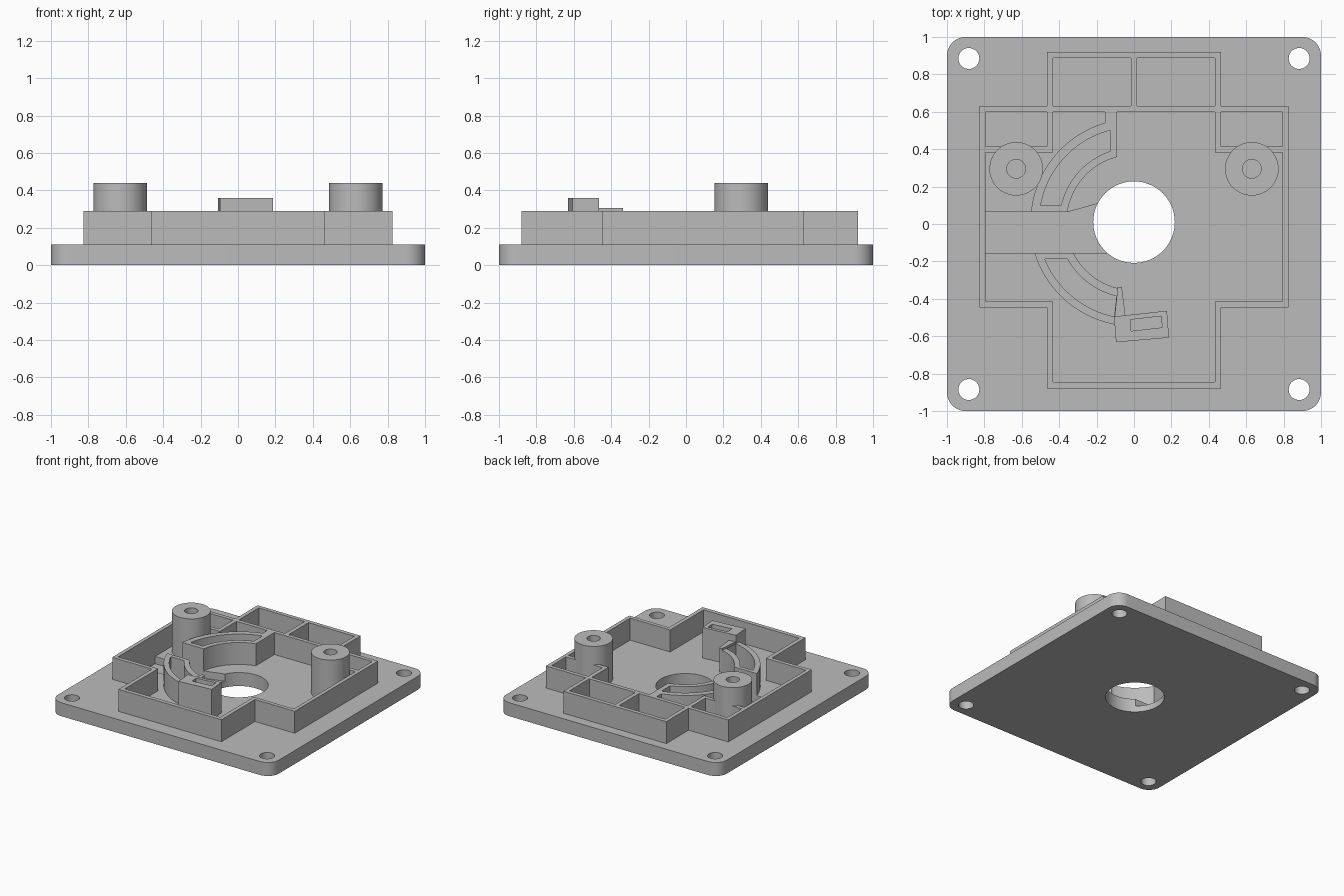
import bpy
import bmesh
from math import pi, sin, cos, asin, acos, radians

cube = bpy.data.objects.get("Cube")
if cube:
    bpy.data.objects.remove(cube, do_unlink=True)

grey = bpy.data.materials.new("plain grey")
grey.use_nodes = True
grey.diffuse_color = (0.5, 0.5, 0.5, 1)
grey.node_tree.nodes["Principled BSDF"].inputs["Base Color"].default_value = (0.5, 0.5, 0.5, 1)

CY = 0.01          # y of the central bore and the arc centre
PLATE = 0.11       # plate top
SINK = 0.1         # parts start slightly inside the plate
WALL = 0.29        # wall top


def arc(cx, cy, r, a0, a1, n=24):
    return [(cx + r * cos(a0 + (a1 - a0) * i / n),
             cy + r * sin(a0 + (a1 - a0) * i / n)) for i in range(n + 1)]


def circle(cx, cy, r, n=48):
    return arc(cx, cy, r, 0, 2 * pi, n)[:-1]


def rect(x0, x1, y0, y1):
    return [(x0, y0), (x1, y0), (x1, y1), (x0, y1)]


def mirrored(half):
    """Close a right-hand half outline with its mirror image."""
    return half + [(-x, y) for x, y in reversed(half)]


def prism(name, loops, z0, z1):
    """Extrude an outline; the loops after the first are holes."""
    curve = bpy.data.curves.new(name, 'CURVE')
    curve.dimensions = '2D'
    curve.fill_mode = 'BOTH'
    curve.extrude = (z1 - z0) / 2
    for loop in loops:
        spline = curve.splines.new('POLY')
        spline.points.add(len(loop) - 1)
        for p, (x, y) in zip(spline.points, loop):
            p.co = (x, y, 0, 1)
        spline.use_cyclic_u = True
    temp = bpy.data.objects.new(name + " outline", curve)
    bpy.context.collection.objects.link(temp)
    bpy.context.view_layer.update()
    deps = bpy.context.evaluated_depsgraph_get()
    mesh = bpy.data.meshes.new_from_object(temp.evaluated_get(deps))
    bpy.data.objects.remove(temp, do_unlink=True)
    bm = bmesh.new()
    bm.from_mesh(mesh)
    bmesh.ops.remove_doubles(bm, verts=bm.verts, dist=0.0001)
    bmesh.ops.translate(bm, verts=bm.verts, vec=(0, 0, (z0 + z1) / 2))
    bmesh.ops.recalc_face_normals(bm, faces=bm.faces)
    bm.to_mesh(mesh)
    bm.free()
    mesh.name = name
    mesh.materials.clear()
    mesh.materials.append(grey)
    obj = bpy.data.objects.new(name, mesh)
    bpy.context.collection.objects.link(obj)
    mesh.shade_smooth()
    mesh.set_sharp_from_angle(angle=radians(30))
    return obj


# Base plate with rounded corners, screw holes and central bore
corners = [(1, 1), (-1, 1), (-1, -1), (1, -1)]
outline = []
for i, (sx, sy) in enumerate(corners):
    outline += arc(sx * 0.9, sy * 0.9, 0.1, i * pi / 2, (i + 1) * pi / 2, 12)
holes = [circle(sx * 0.883, sy * 0.885, 0.056, 32) for sx, sy in corners]
plate = prism("base_plate", [outline, circle(0, CY, 0.218, 64)] + holes, 0, PLATE)

# Shallow channel from the side wall to the bore
channel = prism("channel_cutter", [[
    (-0.797, -0.155), (0, -0.155), (0, 0.11), (-0.19, 0.11),
    (-0.35, 0.065), (-0.797, 0.065)]], 0.05, 0.2)
channel.hide_render = True
cut = plate.modifiers.new("channel", 'BOOLEAN')
cut.operation = 'DIFFERENCE'
cut.solver = 'EXACT'
cut.object = channel
bpy.context.view_layer.objects.active = plate
bpy.ops.object.modifier_apply(modifier=cut.name)
bpy.data.objects.remove(channel, do_unlink=True)
plate.data.set_sharp_from_angle(angle=radians(30))

# Cross-shaped enclosure wall with one main room and four small ones
outer = mirrored([(0.466, -0.88), (0.466, -0.446), (0.826, -0.446),
                  (0.826, 0.632), (0.466, 0.632), (0.466, 0.92)])
room = mirrored([(0.433, -0.846), (0.433, -0.414), (0.795, -0.414),
                 (0.795, 0.383), (0.433, 0.383), (0.433, 0.6)])
small = []
for s in (1, -1):
    small.append(rect(s * 0.466, s * 0.795, 0.415, 0.6))
    small.append(rect(s * 0.017, s * 0.433, 0.632, 0.887))
prism("enclosure_wall", [outer, room] + small, SINK, WALL)

# Screw bosses
for side, s in (("left", 1), ("right", -1)):
    prism(side + "_boss", [circle(s * 0.63, 0.295, 0.143),
                           circle(s * 0.63, 0.295, 0.05, 32)], SINK, 0.44)


def at_y(r, y):
    """Angle where the left half of an arc meets a height y."""
    return pi - asin((y - CY) / r)


def at_x(r, x, lower):
    a = acos(x / r)
    return 2 * pi - a if lower else a


def guide(r_out, r_in, y, x_out, x_in, lower, end=()):
    """Ring-sector outline starting on a line y and ending at x."""
    return (arc(0, CY, r_out, at_y(r_out, y), at_x(r_out, x_out, lower))
            + list(end)
            + arc(0, CY, r_in, at_x(r_in, x_in, lower), at_y(r_in, y)))


# Curved guides with their open slots
prism("back_guide", [
    guide(0.553, 0.36, 0.065, -0.155, -0.09, False, [(-0.155, 0.6), (-0.09, 0.6)]),
    guide(0.507, 0.4, 0.1, -0.128, -0.128, False)], SINK, WALL)
prism("front_guide", [
    guide(0.557, 0.364, -0.155, -0.08, -0.075, True),
    guide(0.516, 0.407, -0.187, -0.106, -0.094, True)], SINK, WALL)

# Tapered rib and slotted block at the end of the front guide
prism("tapered_rib", [[(-0.087, -0.338), (-0.065, -0.338),
                       (-0.045, -0.5), (-0.105, -0.51)]], SINK, 0.306)
prism("slotted_block", [
    [(-0.107, -0.495), (0.176, -0.464), (0.187, -0.608), (-0.096, -0.632)],
    [(-0.02, -0.512), (0.146, -0.493), (0.15, -0.553), (-0.016, -0.572)]],
    SINK, 0.36)
